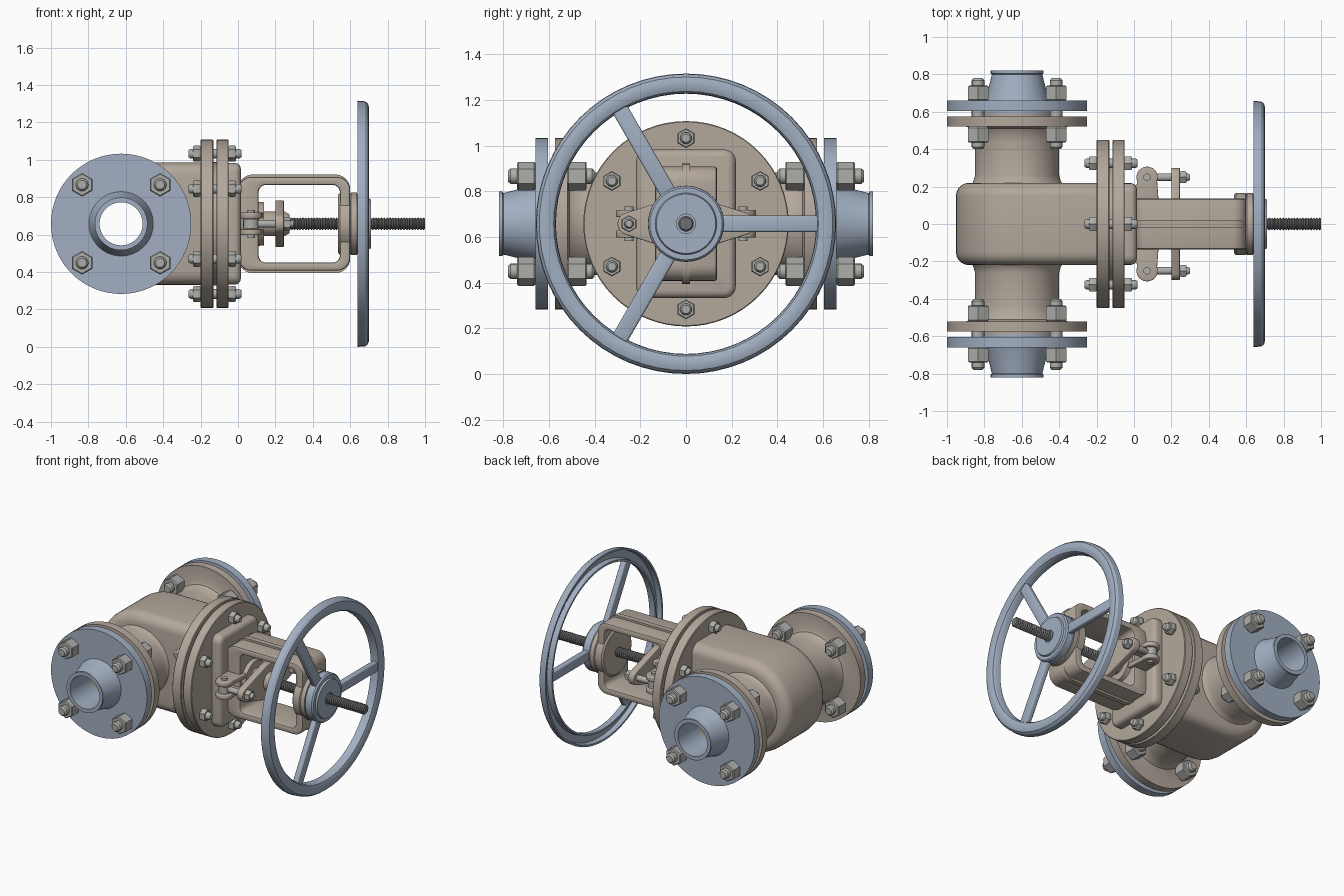
import bpy, bmesh
from math import sin, cos, pi, radians, acos

if "Cube" in bpy.data.objects:
    bpy.data.objects.remove(bpy.data.objects["Cube"])

ZC = 0.658      # height of the stem and pipe axes
PX = -0.625     # x of the pipe axis


def material(name, col):
    m = bpy.data.materials.new(name)
    m.diffuse_color = (*col, 1)
    m.use_nodes = True
    m.node_tree.nodes["Principled BSDF"].inputs["Base Color"].default_value = m.diffuse_color
    return m


CAST = material("cast_beige", (0.45, 0.39, 0.33))
BLUE = material("painted_blue", (0.36, 0.43, 0.54))
STEEL = material("steel", (0.42, 0.42, 0.40))
DARK = material("dark_steel", (0.16, 0.16, 0.16))


def place(axis, a, u, v):
    return {'X': (a, u, v), 'Y': (u, a, v), 'Z': (u, v, a)}[axis]


def finish(name, bm, mat, bevel=0, segs=4):
    bmesh.ops.remove_doubles(bm, verts=bm.verts, dist=1e-5)
    bmesh.ops.recalc_face_normals(bm, faces=bm.faces)
    me = bpy.data.meshes.new(name)
    bm.to_mesh(me)
    bm.free()
    me.materials.append(mat)
    ob = bpy.data.objects.new(name, me)
    bpy.context.collection.objects.link(ob)
    if bevel:
        b = ob.modifiers.new("bevel", 'BEVEL')
        b.width, b.segments = bevel, segs
        b.limit_method, b.angle_limit = 'ANGLE', radians(40)
    return ob


def lathe(name, prof, axis, c, mat, n=48, closed=False, turn=0.0):
    """Spin (axial, radius) points round an axis through c = (u, v)."""
    bm = bmesh.new()
    rings = [[bm.verts.new(place(axis, a, c[0] + r * cos(turn + 2 * pi * i / n),
                                 c[1] + r * sin(turn + 2 * pi * i / n)))
              for i in range(n)] for a, r in prof]
    pairs = list(zip(rings, rings[1:]))
    if closed:
        pairs.append((rings[-1], rings[0]))
    else:
        bm.faces.new(rings[0])
        bm.faces.new(rings[-1])
    for p, q in pairs:
        for i in range(n):
            j = (i + 1) % n
            bm.faces.new((p[i], p[j], q[j], q[i]))
    return finish(name, bm, mat)


def prism(name, pts, axis, lo, hi, mat, bevel=0, segs=3):
    bm = bmesh.new()
    a = [bm.verts.new(place(axis, lo, *p)) for p in pts]
    b = [bm.verts.new(place(axis, hi, *p)) for p in pts]
    bm.faces.new(a)
    bm.faces.new(b)
    for i in range(len(pts)):
        j = (i + 1) % len(pts)
        bm.faces.new((a[i], a[j], b[j], b[i]))
    return finish(name, bm, mat, bevel, segs)


def frame(name, outer, inner, axis, lo, hi, mat, bevel=0):
    """Extruded outline with an opening of the same point count."""
    bm = bmesh.new()
    loops = [[bm.verts.new(place(axis, h, *p)) for p in pts]
             for pts, h in ((outer, lo), (outer, hi), (inner, hi), (inner, lo))]
    n = len(outer)
    for k in range(4):
        p, q = loops[k], loops[(k + 1) % 4]
        for i in range(n):
            j = (i + 1) % n
            bm.faces.new((p[i], p[j], q[j], q[i]))
    return finish(name, bm, mat, bevel, 2)


def arc(cu, cv, r, a0, a1, n):
    return [(cu + r * cos(radians(a0 + (a1 - a0) * i / n)),
             cv + r * sin(radians(a0 + (a1 - a0) * i / n))) for i in range(n + 1)]


def round_rect(u0, u1, v0, v1, r, n=6):
    return (arc(u1 - r, v1 - r, r, 0, 90, n) + arc(u0 + r, v1 - r, r, 90, 180, n)
            + arc(u0 + r, v0 + r, r, 180, 270, n) + arc(u1 - r, v0 + r, r, 270, 360, n))


def bolt(name, axis, c, ends, nuts, r, hexr):
    """Threaded rod with chamfered hex nuts."""
    a, b = ends
    e = 0.012 * (1 if b > a else -1)
    lathe(name + "_stud", [(a, r * .7), (a + e, r), (b - e, r), (b, r * .7)], axis, c, STEEL, 16)
    for k, (p, q) in enumerate(nuts):
        lathe(f"{name}_nut_{k}", [(p, hexr * .9), (p + e / 2, hexr), (q - e / 2, hexr), (q, hexr * .9)],
              axis, c, STEEL, 6, turn=pi / 6)


# valve body: rounded chamber with a through bore
body = prism("valve_body", arc(PX, ZC, 0.327, 90, 270, 24) + [(-0.13, ZC - .327), (-0.13, ZC + .327)],
             'Y', -0.22, 0.22, CAST, 0.07, 5)
cutter = lathe("bore_cutter", [(-0.5, 0.117), (0.5, 0.117)], 'Y', (PX, ZC), CAST)
cutter.hide_render = True
cut = body.modifiers.new("bore", 'BOOLEAN')
cut.object, cut.operation, cut.solver = cutter, 'DIFFERENCE', 'EXACT'

# pipe necks, flanges and flange bolts on both sides
neck = [(.15, .115), (.15, .25), (.21, .25), (.225, .235), (.26, .225), (.44, .225), (.485, .232),
        (.51, .247), (.52, .27), (.52, .375), (.575, .375), (.575, .21), (.59, .21), (.59, .115)]
weld = [(.59, .115), (.59, .21), (.605, .21), (.605, .375), (.66, .375), (.66, .172), (.68, .165),
        (.77, .142), (.80, .135), (.805, .141), (.82, .141), (.82, .115)]
for s, side in ((-1, "front"), (1, "back")):
    lathe(f"{side}_body_flange", [(s * a, r) for a, r in neck], 'Y', (PX, ZC), CAST, 64, True)
    lathe(f"{side}_pipe_flange", [(s * a, r) for a, r in weld], 'Y', (PX, ZC), BLUE, 64, True)
    for i in range(4):
        t = pi / 4 + i * pi / 2
        bolt(f"{side}_flange_bolt_{i}", 'Y', (PX + .295 * cos(t), ZC + .295 * sin(t)),
             (s * .40, s * .78), [(s * .435, s * .52), (s * .66, s * .74)], .034, .063)

# bonnet joint: two round flanges, gasket and bolts
for name, x0, x1, r in (("chamber_flange", -.2, -.132, .45), ("bonnet_gasket", -.135, -.112, .33),
                        ("bonnet_flange", -.115, -.05, .45)):
    lathe(name, [(x0, r - .004), (x0 + .004, r), (x1 - .004, r), (x1, r - .004)], 'X', (0, ZC), CAST, 64)
for i in range(6):
    t = pi / 2 + i * pi / 3
    bolt(f"bonnet_bolt_{i}", 'X', (.375 * cos(t), ZC + .375 * sin(t)), (-.265, .02),
         [(-.24, -.2), (-.05, -.012)], .026, .043)
prism("bonnet_dome", round_rect(-.218, .218, ZC - .325, ZC + .325, .05), 'X', -.08, .015, CAST, .03)

# yoke with its stiffening rib and top boss
opening = round_rect(.11, .545, .45, .866, .04)
frame("yoke", round_rect(0, .60, .408, .908, .07), opening, 'Y', -.135, .135, CAST, .01)
frame("yoke_rib", round_rect(0, .60, .394, .922, .08), opening, 'Y', -.018, .018, CAST)
lathe("yoke_boss", [(.535, .155), (.545, .167), (.595, .167), (.60, .16), (.605, .167), (.635, .167)],
      'X', (0, ZC), CAST)

# stuffing box and gland
lathe("stuffing_box", [(0, .15), (.04, .125), (.14, .115)], 'X', (0, ZC), CAST)
lathe("gland_sleeve", [(.13, .065), (.25, .065), (.275, .05)], 'X', (0, ZC), CAST, 32)
a = math_a = acos((.125 - .05) / .25) * 180 / pi
prism("gland_flange", arc(.25, ZC, .05, -a, a, 10) + arc(0, ZC, .125, a, 180 - a, 6)
      + arc(-.25, ZC, .05, 180 - a, 180 + a, 10) + arc(0, ZC, .125, 180 + a, 360 - a, 6),
      'X', .2, .245, CAST, .005)

# forked lugs with swing bolts for the gland
for s, side in ((-1, "front"), (1, "back")):
    lug = [(.0, .08)] + arc(.07, .25, .057, 200, -20, 14)[::1] + [(.135, .08)]
    lug = [(x, s * y) for x, y in lug]
    for k, z in enumerate((-.045, .045)):
        prism(f"{side}_lug_{k}", lug, 'Z', ZC + z - .016, ZC + z + .016, CAST, .006)
    lathe(f"{side}_lug_pin", [(ZC - .075, .02), (ZC + .075, .02)], 'Z', (.07, s * .25), STEEL, 16)
    lathe(f"{side}_swing_eye", [(ZC - .025, .042), (ZC + .025, .042)], 'Z', (.07, s * .25), STEEL, 20)
    bolt(f"{side}_swing_bolt", 'X', (s * .25, ZC), (.07, .30), [(.245, .28)], .021, .037)

# threaded stem
thread = [(.2, .032)]
for i in range(49):
    x = .265 + i * .015
    thread += [(x, .027), (x + .0075, .034)]
lathe("threaded_stem", thread + [(1.0, .027)], 'X', (0, ZC), DARK, 20)

# handwheel: channel rim, three spokes and hub
lathe("handwheel_rim", [(.64, .658), (.68, .655), (.695, .643), (.70, .625), (.70, .60), (.692, .58),
                        (.68, .572), (.64, .57), (.64, .583), (.675, .588), (.675, .64), (.64, .645)],
      'X', (0, ZC), BLUE, 64, True)
for i in range(3):
    t = i * 2 * pi / 3
    pts = [(.12, -.036), (.585, -.036), (.585, .036), (.12, .036)]
    pts = [(u * cos(t) - v * sin(t), ZC + u * sin(t) + v * cos(t)) for u, v in pts]
    prism(f"handwheel_spoke_{i}", pts, 'X', .648, .688, BLUE, .01)
lathe("handwheel_hub", [(.637, .16), (.642, .166), (.69, .166), (.70, .158), (.70, .135), (.712, .13),
                        (.712, .042), (.705, .042)], 'X', (0, ZC), BLUE)

# apply modifiers, drop the cutter, smooth by angle
bpy.ops.object.select_all(action='SELECT')
bpy.context.view_layer.objects.active = body
bpy.ops.object.convert(target='MESH')
bpy.data.objects.remove(cutter)
bpy.ops.object.select_all(action='SELECT')
bpy.context.view_layer.objects.active = body
bpy.ops.object.shade_smooth_by_angle(angle=radians(32))
